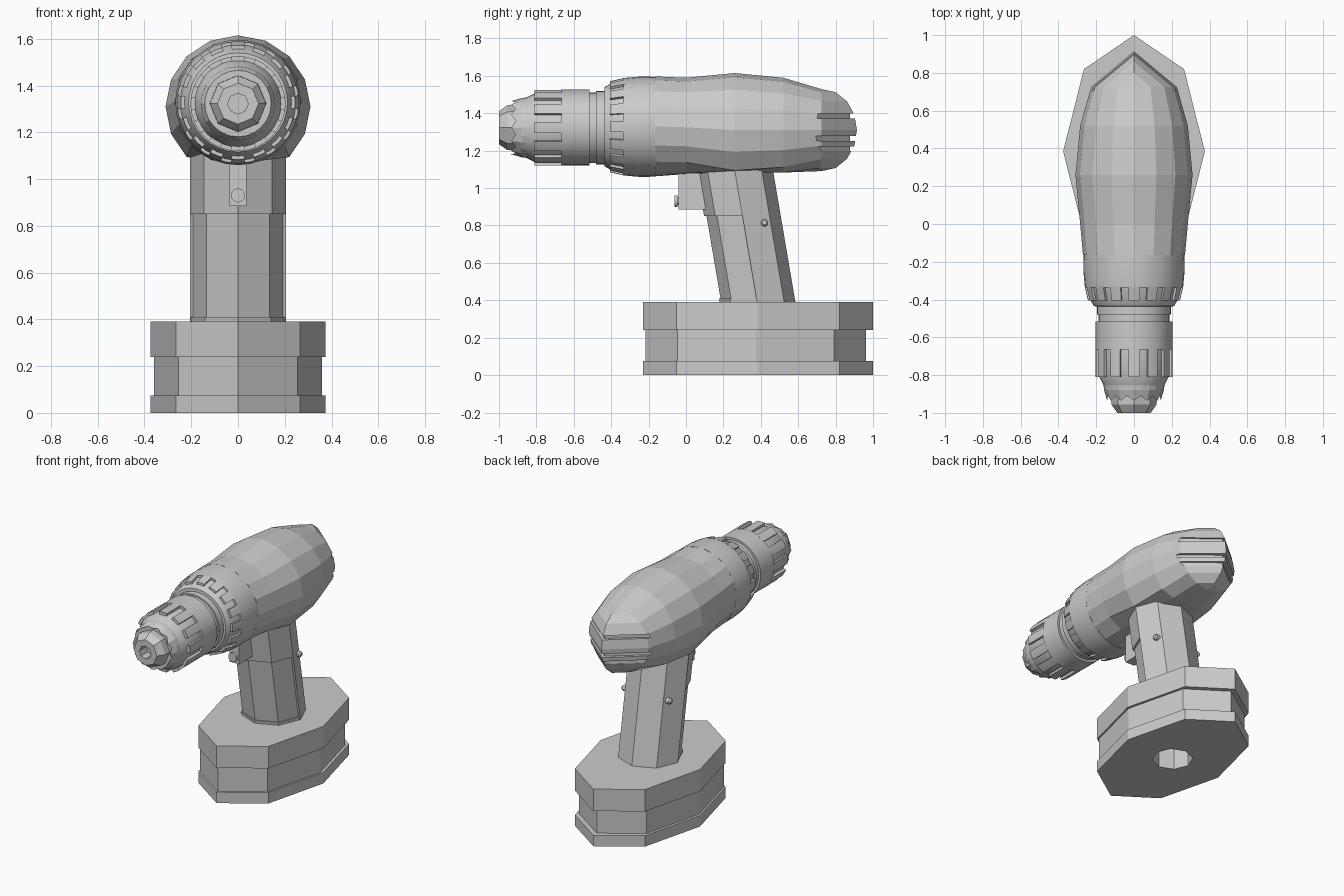
import bpy, bmesh
from math import pi, sin, cos

if "Cube" in bpy.data.objects:
    bpy.data.objects.remove(bpy.data.objects["Cube"])

def finish(name, bm, smooth=False):
    bmesh.ops.remove_doubles(bm, verts=bm.verts, dist=1e-5)
    bmesh.ops.recalc_face_normals(bm, faces=bm.faces)
    me = bpy.data.meshes.new(name)
    bm.to_mesh(me)
    bm.free()
    ob = bpy.data.objects.new(name, me)
    bpy.context.collection.objects.link(ob)
    if smooth:
        bpy.ops.object.select_all(action='DESELECT')
        ob.select_set(True)
        bpy.context.view_layer.objects.active = ob
        bpy.ops.object.shade_smooth_by_angle(angle=0.5)
    return ob

def skin(bm, rings, caps=True):
    rv = [[bm.verts.new(p) for p in r] for r in rings]
    n = len(rv[0])
    for a, b in zip(rv, rv[1:]):
        for i in range(n):
            j = (i + 1) % n
            bm.faces.new((a[i], a[j], b[j], b[i]))
    if caps:
        bm.faces.new(rv[0])
        bm.faces.new(rv[-1])
    return rv

def loft(name, rings):
    bm = bmesh.new()
    skin(bm, rings)
    return finish(name, bm)

def lathe(name, profile, cz, n=32, zig=0, smooth=True):
    """Turn (y, r) points about the y axis; zig makes the last ring jagged."""
    rings = []
    for q, (y, r) in enumerate(profile):
        last = q == len(profile) - 1
        rings.append([(r * cos(2 * pi * i / n), y + (zig * (i % 2) if last else 0),
                       cz + r * sin(2 * pi * i / n)) for i in range(n)])
    bm = bmesh.new()
    skin(bm, rings)
    return finish(name, bm, smooth)

def teeth(name, y0, y1, r_in, r_a, r_b, cz, n, fill):
    """Ring of curved blocks, radius r_a at y0 and r_b at y1."""
    bm = bmesh.new()
    for t in range(n):
        rings = []
        for s in range(4):
            a = 2 * pi / n * (t + fill * (s / 3 - 0.5))
            rings.append([(r * cos(a), y, cz + r * sin(a)) for y, r in
                          ((y0, r_in), (y0, r_a), (y1, r_b), (y1, r_in))])
        skin(bm, rings)
    return finish(name, bm, True)

def oct_ring(rx, ry, cy, z, ks=range(8)):
    return [(rx * cos(k * pi / 4), cy + ry * sin(k * pi / 4), z) for k in ks]

# battery pack with a recessed waist and a hole in the bottom
loft("battery", [oct_ring(0.13, 0.13, 0.38, 0.3), oct_ring(0.13, 0.13, 0.38, 0),
                 oct_ring(0.375, 0.615, 0.385, 0), oct_ring(0.375, 0.615, 0.385, 0.075),
                 oct_ring(0.36, 0.59, 0.373, 0.075), oct_ring(0.36, 0.59, 0.373, 0.24),
                 oct_ring(0.375, 0.615, 0.385, 0.24), oct_ring(0.375, 0.615, 0.385, 0.39)])

# slanted handle: full top and foot, back half, inset grip in front
def handle(name, r, z0, z1, ks=range(8)):
    loft(name, [oct_ring(r, r, 0.38 - (z - 0.39) * 0.17, z, ks) for z in (z0, z1)])

handle("handle_top", 0.205, 0.85, 1.15)
handle("handle_back", 0.205, 0.38, 0.85, range(5))
handle("handle_grip", 0.192, 0.38, 0.86)
handle("handle_foot", 0.2, 0.38, 0.41)

# screws on both handle flanks
for s in (-1, 1):
    bm = bmesh.new()
    skin(bm, [[(s * x, 0.42 + r * cos(2 * pi * i / 12), 0.815 + r * sin(2 * pi * i / 12))
               for i in range(12)] for x, r in ((0.12, 0.02), (0.175, 0.02), (0.185, 0.012))])
    finish("screw", bm, True)

# trigger and its button
loft("trigger", [[(-0.036, y, z), (0.036, y, z), (0.036, 0.15, z), (-0.036, 0.15, z)]
                 for y, z in ((-0.04, 0.885), (-0.04, 1.12))])
lathe("trigger_button", [(-0.02, 0.02), (-0.045, 0.02), (-0.045, 0.03), (-0.062, 0.03)], 0.93, 16)

# motor housing: faceted shell with flattened belly and wedge-shaped rear
bm = bmesh.new()
rings = []
for y, cz, rx, rz, floor in ((-0.165, 1.33, 0.27, 0.267, 1.063), (0, 1.325, 0.285, 0.265, 1.075),
                             (0.26, 1.31, 0.31, 0.305, 1.083), (0.52, 1.31, 0.285, 0.28, 1.083),
                             (0.725, 1.31, 0.227, 0.219, 1.083)):
    rings.append([(rx * cos(k * pi / 8), y, max(floor, cz + rz * sin(k * pi / 8)))
                  for k in range(16)])
rv = skin(bm, rings, False)
bm.faces.new(rv[0])
end = rv[-1]
mid = {k: bm.verts.new((0, 0.73 + 0.81 * end[k].co.x, end[k].co.z)) for k in range(-3, 4)}
for k in range(-3, 3):
    for a, b in ((k, k + 1), (8 - k, 7 - k)):
        bm.faces.new((end[a % 16], end[b % 16], mid[k + 1], mid[k]))
for tip, k in ((4, 3), (12, -3)):
    for side in (k, 8 - k):
        bm.faces.new((end[side % 16], end[tip], mid[k]))
body = finish("motor_housing", bm)

# cooling slots round the rear wedge
for z in (1.385, 1.265, 1.21):
    cut = loft("slot_cutter", [[(-0.24, 0.685, h), (0, 0.877, h), (0.24, 0.685, h),
                                (0.24, 1, h), (-0.24, 1, h)] for h in (z - 0.013, z + 0.013)])
    cut.hide_render = True
    mod = body.modifiers.new("slot", 'BOOLEAN')
    mod.operation = 'DIFFERENCE'
    mod.object = cut
    bpy.context.view_layer.objects.active = body
    bpy.ops.object.modifier_apply(modifier=mod.name)
    bpy.data.objects.remove(cut)

# clutch collar with castellated front edge
lathe("clutch_collar", [(-0.16, 0.267), (-0.25, 0.268), (-0.335, 0.26), (-0.335, 0.247),
                        (-0.40, 0.232), (-0.435, 0.212), (-0.44, 0.15)], 1.328)
teeth("clutch_teeth", -0.33, -0.405, 0.2, 0.261, 0.244, 1.328, 16, 0.58)

# chuck sleeve with grooves, gripping ribs and jagged crown
CZ = 1.323
lathe("chuck_sleeve", [(-0.42, 0.197), (-0.48, 0.197), (-0.48, 0.188), (-0.515, 0.188),
                       (-0.515, 0.203), (-0.665, 0.203), (-0.665, 0.186), (-0.805, 0.186),
                       (-0.875, 0.15)], CZ)
teeth("chuck_ribs", -0.66, -0.81, 0.17, 0.203, 0.203, CZ, 12, 0.55)
lathe("chuck_crown", [(-0.84, 0.163), (-0.88, 0.158), (-0.935, 0.142)], CZ, 24, 0.025, False)

# octagonal nose with bit hole
lathe("chuck_nose", [(-0.88, 0.122), (-0.955, 0.12), (-1, 0.088), (-1, 0.044), (-0.93, 0.044)],
      CZ, 8, 0, False)
